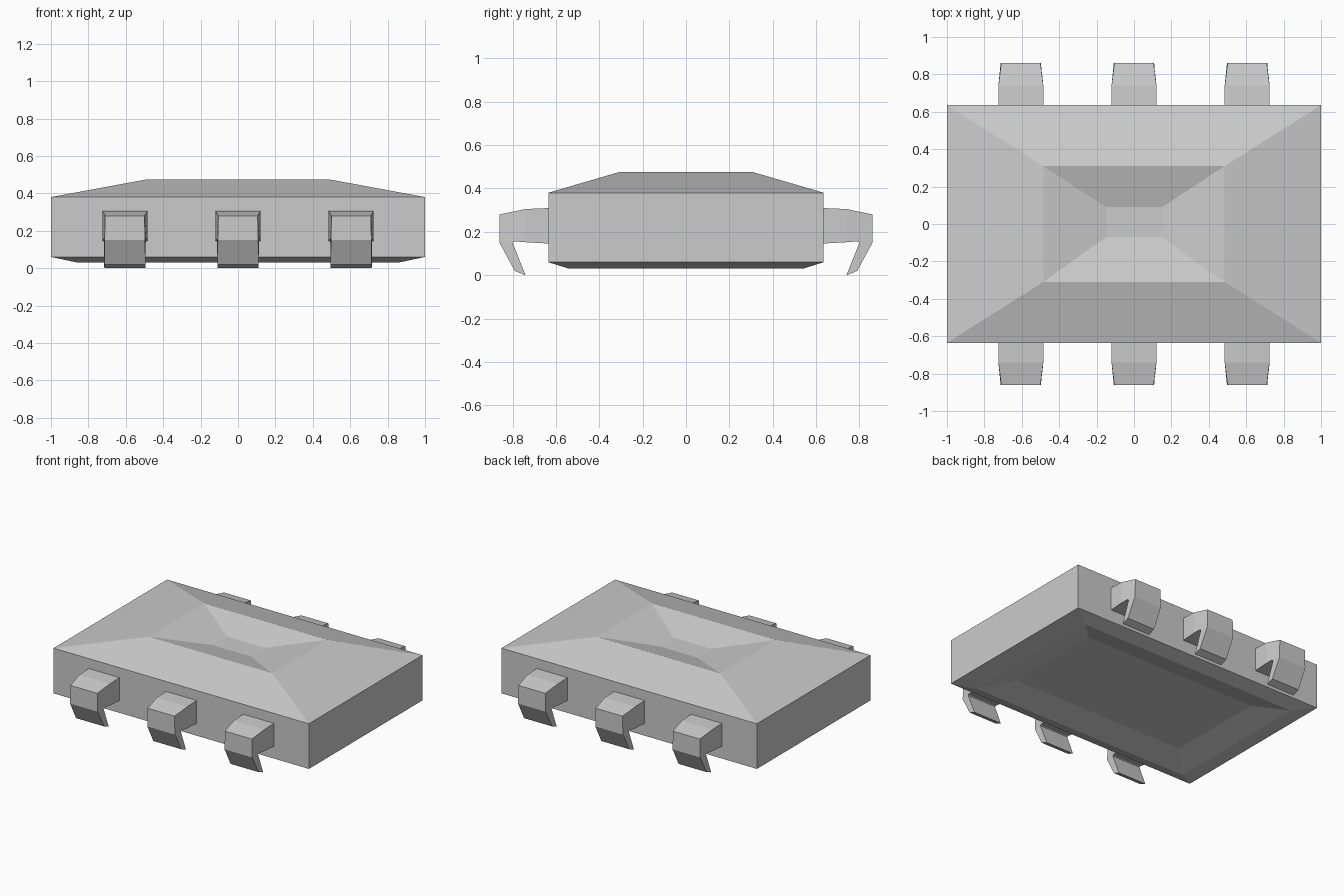
import bpy, bmesh

if "Cube" in bpy.data.objects:
    bpy.data.objects.remove(bpy.data.objects["Cube"])


def loft(name, rings):
    """Bridge four-point rings in order and cap both ends."""
    bm = bmesh.new()
    loops = [[bm.verts.new(p) for p in ring] for ring in rings]
    for a, b in zip(loops, loops[1:]):
        for i in range(4):
            j = (i + 1) % 4
            bm.faces.new((a[i], a[j], b[j], b[i]))
    bm.faces.new(loops[0])
    bm.faces.new(loops[-1])
    bmesh.ops.recalc_face_normals(bm, faces=bm.faces)
    mesh = bpy.data.meshes.new(name)
    bm.to_mesh(mesh)
    bm.free()
    obj = bpy.data.objects.new(name, mesh)
    bpy.context.collection.objects.link(obj)
    return obj


def rect(x, y0, y1, z):
    return [(-x, y0, z), (x, y0, z), (x, y1, z), (-x, y1, z)]


# Chip body: recessed underside, straight walls, bevelled top with a dip
loft("chip_body", [
    rect(0.68, -0.36, 0.36, 0.08),
    rect(0.86, -0.54, 0.54, 0.03),
    rect(1.0, -0.635, 0.635, 0.06),
    rect(1.0, -0.635, 0.635, 0.38),
    rect(0.485, -0.31, 0.31, 0.475),
    rect(0.15, -0.07, 0.09, 0.413),
])

# Bent pin sections: outer y, z, inner y, z, outer half width, inner half width
SECTIONS = [
    (0.62, 0.31, 0.62, 0.145, 0.12, 0.12),
    (0.74, 0.305, 0.74, 0.152, 0.12, 0.12),
    (0.86, 0.28, 0.79, 0.156, 0.105, 0.115),
    (0.86, 0.15, 0.80, 0.150, 0.108, 0.112),
    (0.79, 0.02, 0.74, 0.0, 0.11, 0.11),
]

# Three pins along each long side
for side, label in ((-1, "front"), (1, "back")):
    for n, cx in enumerate((-0.605, 0, 0.605)):
        rings = [[(cx - wo, side * yo, zo), (cx + wo, side * yo, zo),
                  (cx + wi, side * yi, zi), (cx - wi, side * yi, zi)]
                 for yo, zo, yi, zi, wo, wi in SECTIONS]
        loft(f"{label}_pin_{n + 1}", rings)
